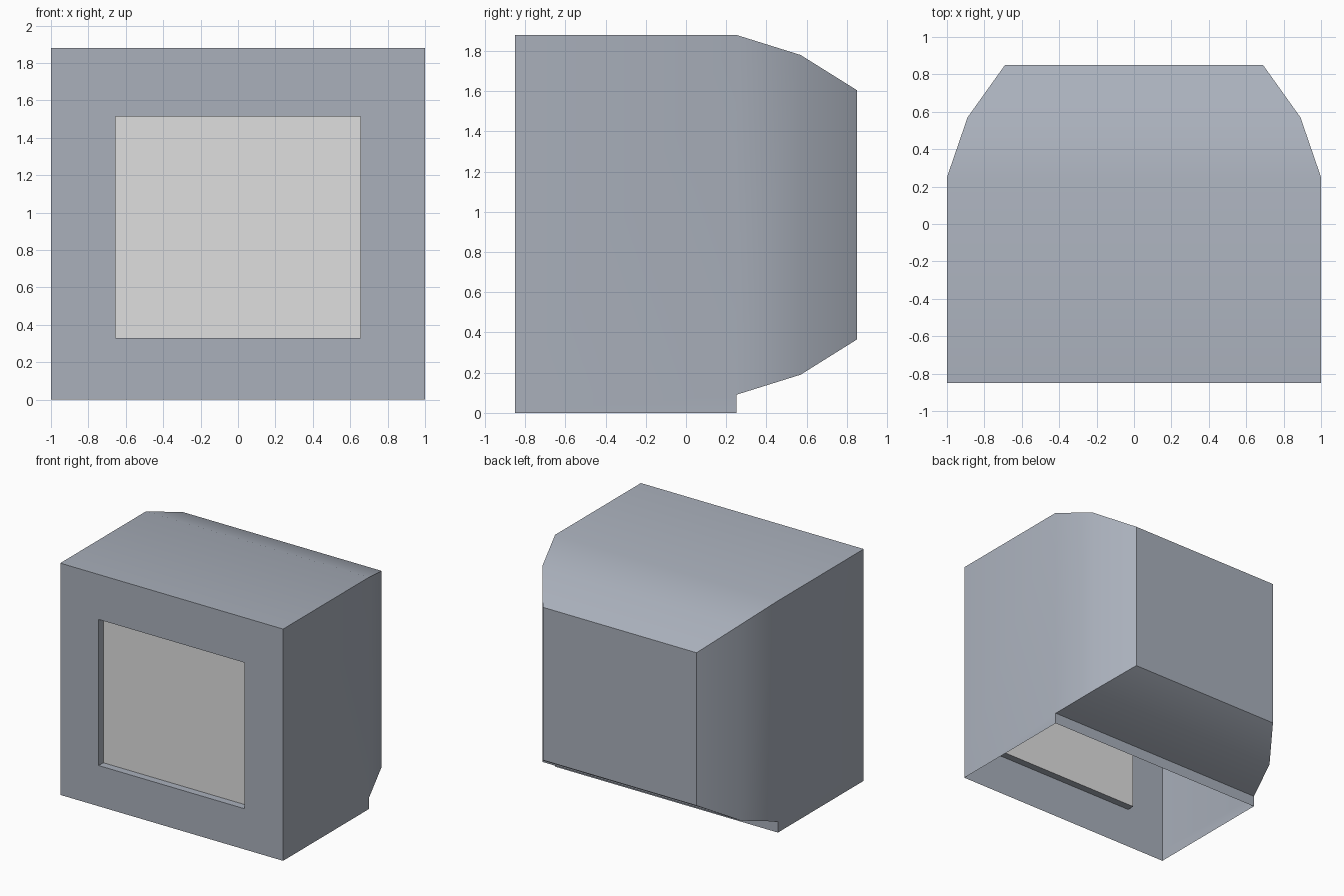
import bpy, bmesh, math

if "Cube" in bpy.data.objects:
    bpy.data.objects.remove(bpy.data.objects["Cube"])


def material(name, rgb):
    m = bpy.data.materials.new(name)
    m.diffuse_color = (*rgb, 1)
    m.use_nodes = True
    m.node_tree.nodes["Principled BSDF"].inputs["Base Color"].default_value = m.diffuse_color
    return m


case_grey = material("case blue grey", (0.40, 0.435, 0.50))
screen_grey = material("screen light grey", (0.74, 0.74, 0.74))


def make(name, bm, mat, smooth=False):
    me = bpy.data.meshes.new(name)
    bm.to_mesh(me)
    bm.free()
    me.materials.append(mat)
    ob = bpy.data.objects.new(name, me)
    bpy.context.collection.objects.link(ob)
    if smooth:
        bpy.ops.object.select_all(action='DESELECT')
        ob.select_set(True)
        bpy.context.view_layer.objects.active = ob
        bpy.ops.object.shade_smooth_by_angle(angle=math.radians(30))
    return ob


def rect(bm, x, lo, hi, y):
    """Upright rectangle of vertices, counter-clockwise from the front."""
    return [bm.verts.new((px, y, pz))
            for px, pz in ((-x, lo), (x, lo), (x, hi), (-x, hi))]


FRONT, BEND, TOP, LIP = -0.85, 0.25, 1.88, 0.09
OPEN_X, OPEN_LO, OPEN_HI, DEPTH = 0.655, 0.33, 1.515, 0.06

# Hollow case: rectangular sections narrowing to the back
bm = bmesh.new()
rings = [rect(bm, w, lo, hi, y) for y, w, lo, hi in (
    (FRONT, 1.0, LIP, TOP), (BEND, 1.0, LIP, TOP),
    (0.57, 0.89, 0.19, 1.78), (0.85, 0.69, 0.365, 1.605))]
for k, (a, b) in enumerate(zip(rings, rings[1:])):
    for i in range(4):
        if k == 0 and i == 0:
            continue  # the underside is open in front of the bend
        j = (i + 1) % 4
        bm.faces.new((a[i], b[i], b[j], a[j]))
bm.faces.new(rings[-1][::-1])

# Lower skirt: side strips and the step at the back of the opening
fl, fr, br, bl = [bm.verts.new((x, y, 0)) for x, y in (
    (-1, FRONT), (1, FRONT), (1, BEND), (-1, BEND))]
a, b = rings[:2]
bm.faces.new((fr, br, b[1], a[1]))
bm.faces.new((br, bl, b[0], b[1]))
bm.faces.new((bl, fl, a[0], b[0]))
make("case_shell", bm, case_grey, smooth=True)

# Front frame with the recess walls
bm = bmesh.new()
loops = [rect(bm, 1.0, 0, TOP, FRONT),
         rect(bm, OPEN_X, OPEN_LO, OPEN_HI, FRONT),
         rect(bm, OPEN_X, OPEN_LO, OPEN_HI, FRONT + DEPTH)]
for a, b in zip(loops, loops[1:]):
    for i in range(4):
        j = (i + 1) % 4
        bm.faces.new((a[i], a[j], b[j], b[i]))
make("front_frame", bm, case_grey)

# Recessed screen
bm = bmesh.new()
bm.faces.new(rect(bm, OPEN_X, OPEN_LO, OPEN_HI, FRONT + DEPTH))
make("screen", bm, screen_grey)
